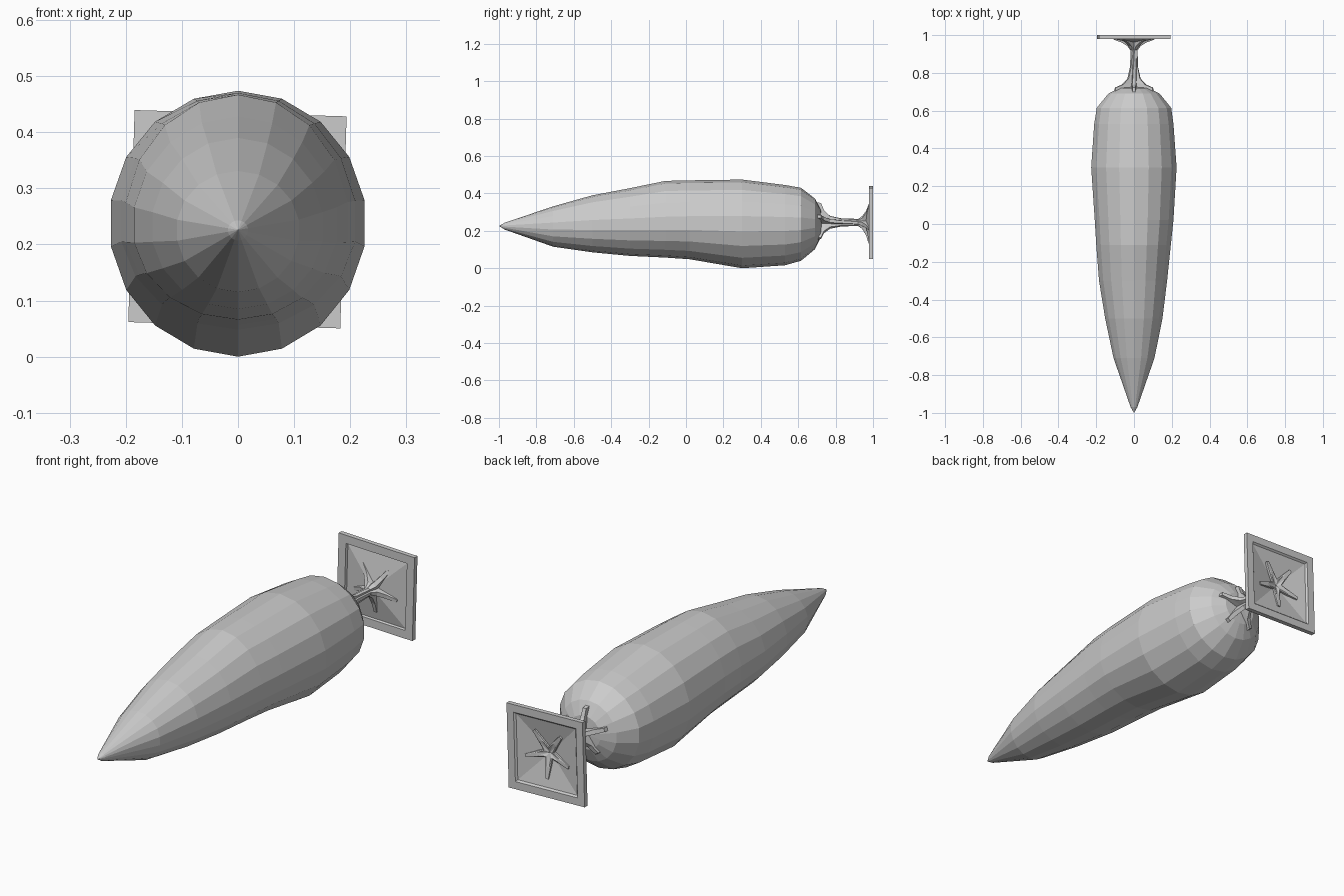
import bpy, bmesh, math
from mathutils import Matrix, Vector

if "Cube" in bpy.data.objects:
    bpy.data.objects.remove(bpy.data.objects["Cube"])

def finish(name, bm):
    bmesh.ops.recalc_face_normals(bm, faces=bm.faces)
    me = bpy.data.meshes.new(name)
    bm.to_mesh(me)
    bm.free()
    ob = bpy.data.objects.new(name, me)
    bpy.context.collection.objects.link(ob)
    return ob

def loft(name, rings, start, end):
    """Skin equal-length point rings and close both ends with a fan."""
    bm = bmesh.new()
    rows = [[bm.verts.new(p) for p in ring] for ring in rings]
    n = len(rows[0])
    for a, b in zip(rows, rows[1:]):
        for i in range(n):
            j = (i + 1) % n
            bm.faces.new((a[i], a[j], b[j], b[i]))
    for row, tip in ((rows[0], start), (rows[-1], end)):
        t = bm.verts.new(tip)
        for i in range(n):
            bm.faces.new((row[i], row[(i + 1) % n], t))
    return finish(name, bm)

# Root body: y, top z, bottom z, left x, right x, widest z
SIDES = 18
profile = [
    (-0.97, .243, .207, -.018, .018, .226),
    (-0.71, .331, .115, -.110, .110, .226),
    (-0.50, .390, .085, -.155, .153, .230),
    (-0.30, .428, .066, -.188, .178, .232),
    (-0.11, .467, .057, -.203, .198, .235),
    (0.02, .470, .048, -.211, .212, .238),
    (0.30, .474, .000, -.230, .229, .238),
    (0.53, .445, .016, -.214, .212, .238),
    (0.615, .430, .040, -.200, .200, .238),
    (0.69, .372, .102, -.138, .138, .240),
    (0.72, .315, .165, -.078, .078, .240),
]
rings = []
for y, zt, zb, xl, xr, zc in profile:
    ring = []
    for i in range(SIDES):
        a = 2 * math.pi * (i + 0.5 * (SIDES % 4 == 0)) / SIDES + math.pi / 2
        c, s = math.cos(a), math.sin(a)
        ring.append((c * (xr if c > 0 else -xl), y,
                     zc + s * ((zt - zc) if s > 0 else (zc - zb))))
    rings.append(ring)
loft("root_body", rings, (0, -1, .226), (0, .727, .24))

# Stem with five claws gripping the body and the plate
ZC = 0.245
# claw y, claw radius, web y, web radius, twist, claw half width
stem = [
    (.695, .108, .700, .022, 90, .009),
    (.722, .104, .728, .022, 90, .008),
    (.738, .064, .748, .020, 90, .010),
    (.770, .034, .772, .019, 86, .009),
    (.830, .021, .830, .017, 80, .007),
    (.920, .018, .920, .015, 64, .006),
    (.942, .034, .945, .026, 56, .010),
    (.962, .068, .966, .028, 54, .009),
    (.976, .112, .972, .030, 54, .007),
    (.990, .112, .976, .028, 54, .007),
    (.984, .060, .978, .022, 54, .007),
]
rings = []
for yo, ro, yi, ri, twist, w in stem:
    ring = []
    for k in range(5):
        a = math.radians(twist + 72 * k)
        radial = Vector((math.cos(a), 0, math.sin(a)))
        side = Vector((-math.sin(a), 0, math.cos(a)))
        base = Vector((0, yo, ZC)) + radial * ro
        ring += [base - side * w, base + side * w]
        b = a + math.radians(36)
        ring.append((math.cos(b) * ri, yi, ZC + math.sin(b) * ri))
    rings.append(ring)
loft("stem_claws", rings, (0, .70, ZC), (0, .968, ZC))

# Square plate: raised border with a pyramid-shaped sheet dished to the front
def square(y, h):
    return [(sx * h, y, sz * h) for sx, sz in ((-1, -1), (1, -1), (1, 1), (-1, 1))]

plate = loft("square_plate",
             [square(.988, .148), square(.979, .152), square(.979, .189),
              square(1.0, .189), square(1.0, .155), square(.992, .148)],
             (0, .957, 0), (0, .962, 0))
plate.data.transform(Matrix.Translation((-.001, 0, ZC)) @
                     Matrix.Rotation(math.radians(1.7), 4, 'Y'))
